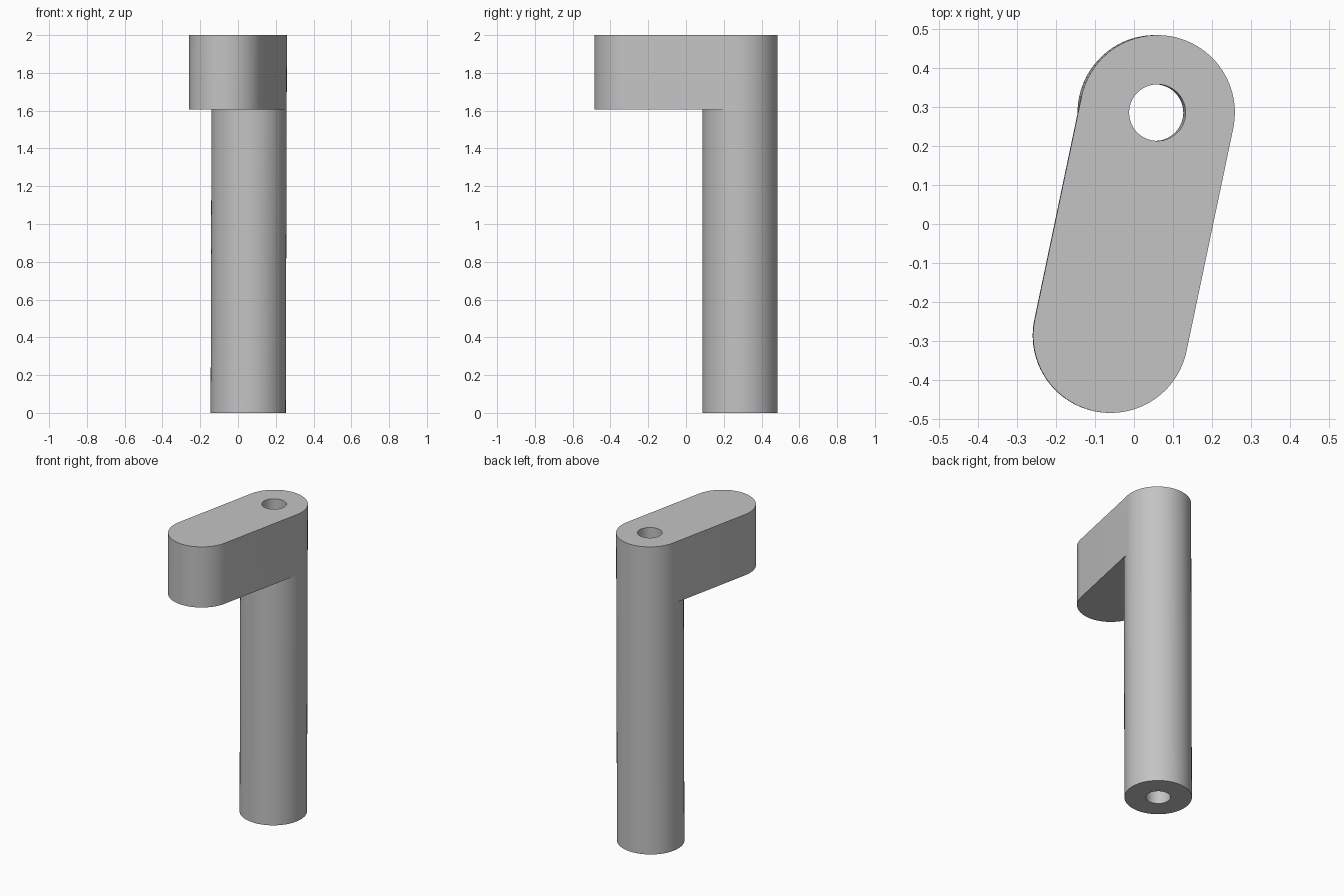
import bpy
import bmesh
from math import atan2, cos, sin, pi, radians
from mathutils import Vector

cube = bpy.data.objects.get("Cube")
if cube:
    bpy.data.objects.remove(cube, do_unlink=True)

POST = Vector((0.06, 0.286))     # post axis
END = -POST                      # centre of the arm's free end
RADIUS, BORE = 0.199, 0.0725
ARM_BOTTOM, TOP = 1.605, 2.0
LEAN = 0.003                     # slight sideways lean of the post
N = 48                           # segments per half circle

aim = END - POST
start = atan2(aim.y, aim.x) + pi / 2
bm = bmesh.new()


def arc(centre, radius, z, first, last):
    """Vertices along an arc, counted in segments from the arm's side."""
    verts = []
    for k in range(first, last + 1):
        a = start + pi * k / N
        x = centre.x + radius * cos(a) - LEAN * (TOP - z)
        verts.append(bm.verts.new((x, centre.y + radius * sin(a), z)))
    return verts


def wall(lower, upper, closed=True):
    """Quads between two matching rows of vertices."""
    count = len(lower)
    for i in range(count if closed else count - 1):
        j = (i + 1) % count
        bm.faces.new((lower[i], lower[j], upper[j], upper[i]))


# Post: outer circle at the foot and under the arm
foot = arc(POST, RADIUS, 0, 0, 2 * N - 1)
neck = arc(POST, RADIUS, ARM_BOTTOM, 0, 2 * N - 1)
wall(foot, neck)

# Bore through the whole height, with the ring at the foot
bore_foot = arc(POST, BORE, 0, 0, 2 * N - 1)
bore_top = arc(POST, BORE, TOP, 0, 2 * N - 1)
wall(bore_foot, bore_top)
wall(bore_foot, foot)

# Arm: outer half of the post carries on up, the far end is a half round
end_low = arc(END, RADIUS, ARM_BOTTOM, N, 2 * N)
end_top = arc(END, RADIUS, TOP, N, 2 * N)
back_top = arc(POST, RADIUS, TOP, 0, N)
wall(neck[:N + 1] + end_low, back_top + end_top)

# Arm underside, up to the near side of the post
bm.faces.new(end_low + [neck[0]] + neck[:N - 1:-1])

# Arm top: ring behind the bore, then the flat in front of it
wall(bore_top[:N + 1], back_top, closed=False)
bm.faces.new([back_top[N]] + end_top + [back_top[0], bore_top[0]] + bore_top[:N - 1:-1])

bmesh.ops.recalc_face_normals(bm, faces=bm.faces)
mesh = bpy.data.meshes.new("post_with_arm")
bm.to_mesh(mesh)
bm.free()

# Plain grey finish
grey = bpy.data.materials.new("grey")
grey.use_nodes = True
colour = (0.55, 0.55, 0.55, 1)
grey.diffuse_color = colour
grey.node_tree.nodes["Principled BSDF"].inputs["Base Color"].default_value = colour
mesh.materials.append(grey)

part = bpy.data.objects.new("post_with_arm", mesh)
bpy.context.collection.objects.link(part)
bpy.ops.object.select_all(action="DESELECT")
part.select_set(True)
bpy.context.view_layer.objects.active = part
bpy.ops.object.shade_smooth_by_angle(angle=radians(30))
